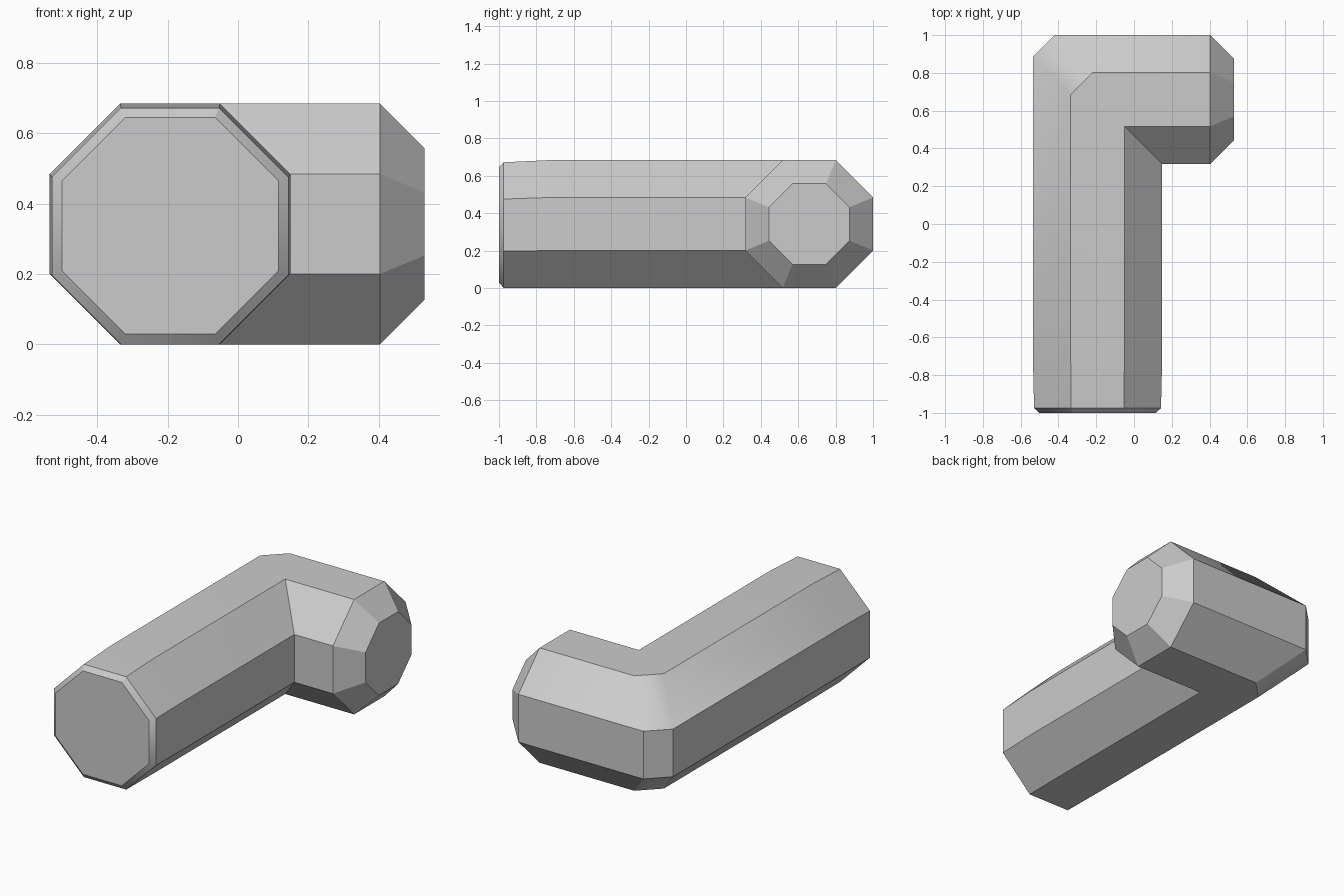
import bpy
import bmesh
from math import radians

cube = bpy.data.objects.get("Cube")
if cube:
    bpy.data.objects.remove(cube, do_unlink=True)

# One plain grey material
GREY = (0.6, 0.6, 0.6, 1.0)
mat = bpy.data.materials.new("plain grey")
mat.use_nodes = True
mat.diffuse_color = GREY
mat.node_tree.nodes["Principled BSDF"].inputs["Base Color"].default_value = GREY

# Octagon cross-section: u points to the outside of the bend, v points up
R, F = 0.342, 0.142
OCTAGON = [(R, -F), (R, F), (F, R), (-F, R), (-R, F), (-R, -F), (-F, -R), (F, -R)]
CX, CY, CZ = -0.193, 0.659, R   # axes of the long and the short leg
CUT = 0.115                     # outer corner cut of the elbow


def long_leg(y, scale=1.0, drop=0.0):
    return [(CX - u * scale, y, CZ + v * scale - drop) for u, v in OCTAGON]


def short_leg(x, scale=1.0):
    return [(x, CY + u * scale, CZ + v * scale) for u, v in OCTAGON]


def cut(u):
    return CUT if u > 0 else 0.0


elbow_start = [(CX - u, CY + u - cut(u), CZ + v) for u, v in OCTAGON]
elbow_end = [(CX - u + cut(u), CY + u, CZ + v) for u, v in OCTAGON]

sections = [
    long_leg(-1.0, 0.9, 0.005),
    long_leg(-0.975, 0.982, 0.006),
    long_leg(-0.72),
    elbow_start,
    elbow_end,
    short_leg(0.403),
    short_leg(0.53, 0.63),
]

# Bent bar: skin the sections, cap both ends, weld the inner corner
bm = bmesh.new()
rings = [[bm.verts.new(p) for p in s] for s in sections]
for a, b in zip(rings, rings[1:]):
    for i in range(len(a)):
        j = (i + 1) % len(a)
        bm.faces.new((a[i], a[j], b[j], b[i]))
bm.faces.new(rings[0])
bm.faces.new(rings[-1])
bmesh.ops.remove_doubles(bm, verts=bm.verts, dist=0.001)
bmesh.ops.recalc_face_normals(bm, faces=bm.faces)

# Crisp edges everywhere except the gentle taper and the upper outer elbow
for face in bm.faces:
    face.smooth = True
for edge in bm.edges:
    mid = (edge.verts[0].co + edge.verts[1].co) / 2
    on_elbow = mid.x < -0.3 and mid.y > 0.7 and mid.z > 0.5
    limit = radians(33 if on_elbow else 30)
    edge.smooth = edge.calc_face_angle(0.0) < limit

mesh = bpy.data.meshes.new("bent_bar")
bm.to_mesh(mesh)
bm.free()
mesh.materials.append(mat)
bar = bpy.data.objects.new("bent_bar", mesh)
bpy.context.scene.collection.objects.link(bar)
